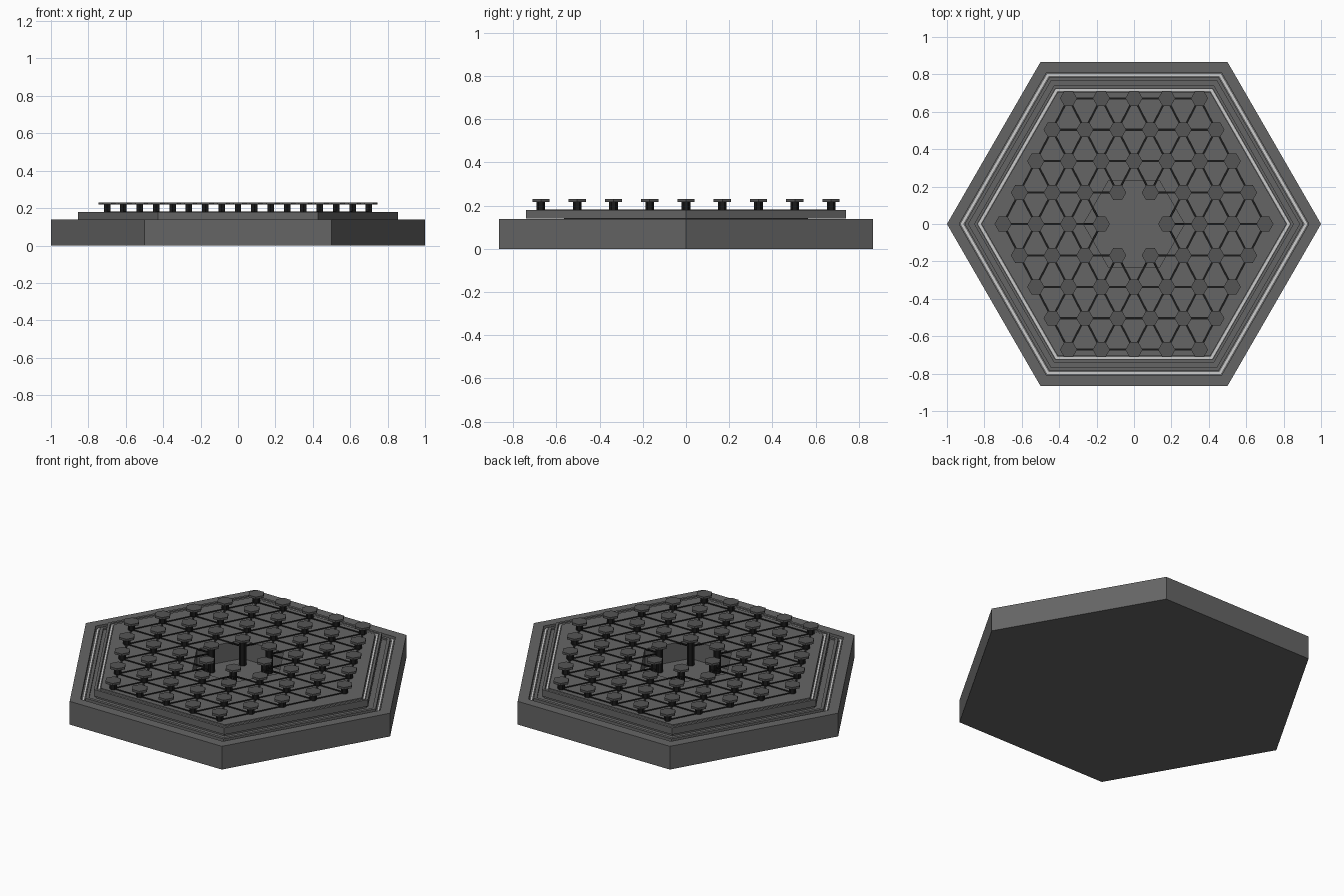
import bpy, bmesh, math
from mathutils import Vector, Matrix

if "Cube" in bpy.data.objects:
    bpy.data.objects.remove(bpy.data.objects["Cube"])


def mat(name, v):
    m = bpy.data.materials.new(name)
    m.diffuse_color = (v, v, v, 1)
    m.use_nodes = True
    m.node_tree.nodes["Principled BSDF"].inputs["Base Color"].default_value = m.diffuse_color
    return m


GREY = mat("dark_grey", 0.13)
CAP = mat("cap_grey", 0.09)
BLACK = mat("black", 0.01)
LIGHT = mat("light_strip", 0.8)


def finish(bm, name, material):
    bmesh.ops.recalc_face_normals(bm, faces=bm.faces)
    me = bpy.data.meshes.new(name)
    bm.to_mesh(me)
    bm.free()
    me.materials.append(material)
    ob = bpy.data.objects.new(name, me)
    bpy.context.collection.objects.link(ob)
    return ob


def hex_turned(name, profile, material, closed=False):
    """Sweep an (r, z) profile around six sides."""
    bm = bmesh.new()
    rings = [[bm.verts.new((r * math.cos(k * math.pi / 3),
                            r * math.sin(k * math.pi / 3), z)) for k in range(6)]
             for r, z in profile]
    pairs = list(zip(rings, rings[1:]))
    if closed:
        pairs.append((rings[-1], rings[0]))
    else:
        bm.faces.new(rings[0])
        bm.faces.new(rings[-1])
    for a, b in pairs:
        for k in range(6):
            j = (k + 1) % 6
            bm.faces.new((a[k], a[j], b[j], b[k]))
    return finish(bm, name, material)


def add_prism(bm, x, y, z0, z1, r):
    bmesh.ops.create_cone(bm, cap_ends=True, segments=6, radius1=r, radius2=r,
                          depth=z1 - z0,
                          matrix=Matrix.Translation((x, y, (z0 + z1) / 2))
                          @ Matrix.Rotation(math.pi / 2, 4, 'Z')
                          @ Matrix.Rotation(math.pi / 2 - 0, 4, 'Z'))


PIT_R, PIT_Z, TOP = 0.27, 0.07, 0.18

# Base with grooved rim and central pit
hex_turned("base", [(1, 0), (1, .138), (.935, .138), (.935, .118), (.905, .118),
                    (.905, .138), (.885, .138), (.885, .128), (.845, .128),
                    (.845, .138), (PIT_R, .138), (PIT_R, PIT_Z)], GREY)

# Raised plate with groove and central opening
hex_turned("upper_plate", [(PIT_R, .138), (.855, .14), (.855, TOP), (.838, TOP),
                           (.838, .166), (.815, .166), (.815, TOP), (PIT_R, TOP)],
           GREY, closed=True)

# Light strips lying in the grooves
for label, r, z in (("outer", .92, .118), ("inner", .827, .166)):
    hex_turned(label + "_light_strip",
               [(r + .007, z - .002), (r + .007, z + .008),
                (r - .007, z + .008), (r - .007, z - .002)], LIGHT, closed=True)

# Lattice positions: nine rows in a hexagon, centre left out
DX, DY = 0.175, 0.168
cells = [(q, s) for s in range(-4, 5) for q in range(-4, 5)
         if abs(q + s) <= 4 and (q, s) != (0, 0)]


def place(c):
    return Vector(((c[0] + c[1] / 2) * DX, c[1] * DY, TOP))


def ring(c):
    return max(abs(c[0]), abs(c[1]), abs(c[0] + c[1]))


# Posts and hexagonal caps
posts, caps = bmesh.new(), bmesh.new()
for c in cells:
    p = place(c)
    add_prism(posts, p.x, p.y, PIT_Z if ring(c) == 1 else TOP, .22, .02)
    # flat sides face front and back
    verts = [[caps.verts.new((p.x + .046 * math.cos(k * math.pi / 3),
                              p.y + .046 * math.sin(k * math.pi / 3), z))
              for k in range(6)] for z in (.218, .231)]
    caps.faces.new(verts[0])
    caps.faces.new(verts[1])
    for k in range(6):
        j = (k + 1) % 6
        caps.faces.new((verts[0][k], verts[0][j], verts[1][j], verts[1][k]))
finish(posts, "posts", BLACK)
finish(caps, "post_caps", CAP)

# Thin links between neighbouring posts
links = bmesh.new()
for c in cells:
    for d in ((1, 0), (0, 1), (-1, 1)):
        n = (c[0] + d[0], c[1] + d[1])
        if n not in cells or (ring(c) == 1 and ring(n) == 1):
            continue
        a, b = place(c), place(n)
        v = b - a
        m = (Matrix.Translation((a + b) / 2)
             @ Matrix.Rotation(math.atan2(v.y, v.x), 4, 'Z')
             @ Matrix.Diagonal((v.length, .011, .006, 1)))
        bmesh.ops.create_cube(links, size=1, matrix=m)
finish(links, "links", BLACK)
